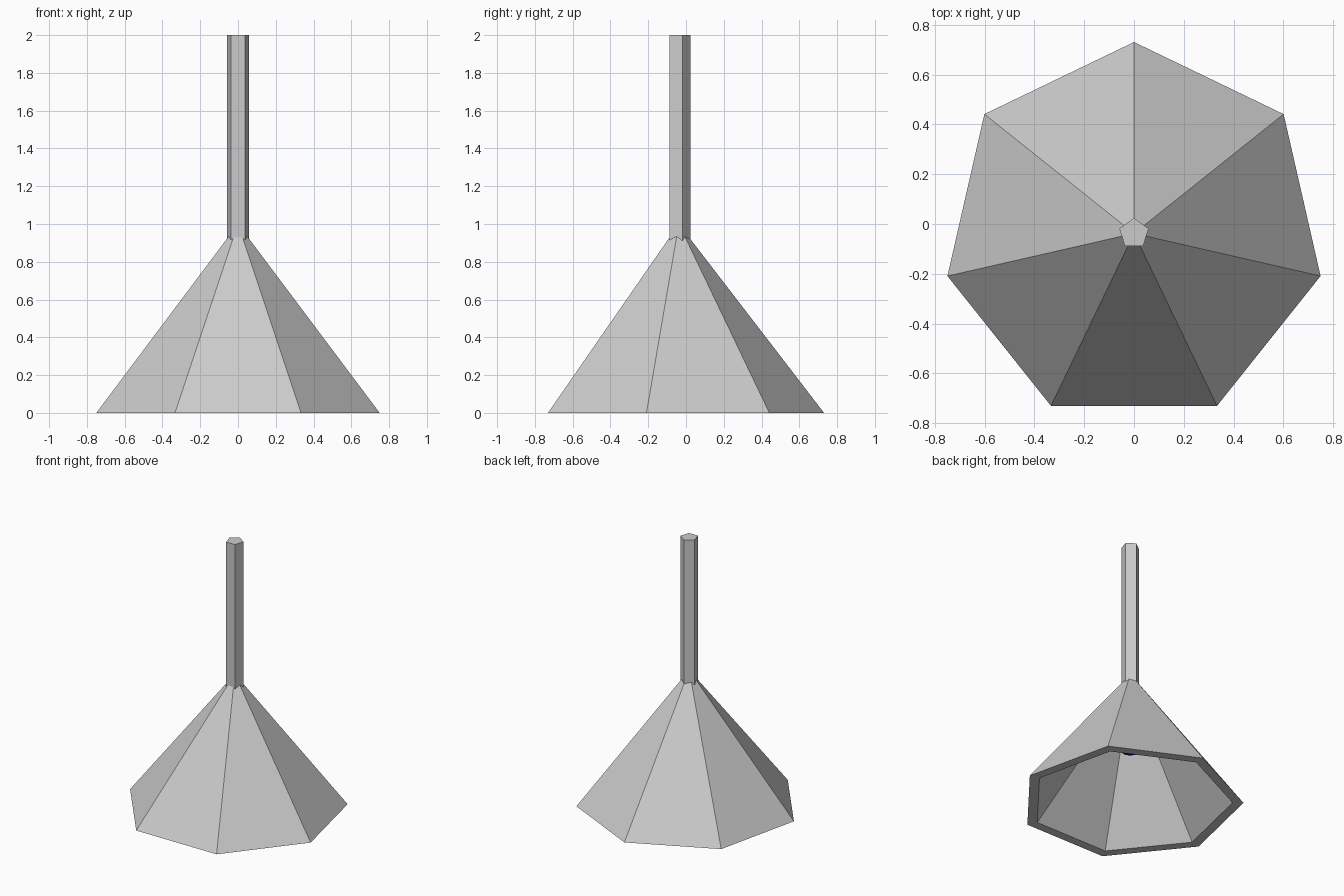
import bpy, bmesh
from math import sin, cos, tau

if "Cube" in bpy.data.objects:
    bpy.data.objects.remove(bpy.data.objects["Cube"])

CY = -0.038  # shared vertical axis sits slightly off centre in y


def ring(bm, n, r, z):
    return [bm.verts.new((r * sin(tau * i / n), CY + r * cos(tau * i / n), z)) for i in range(n)]


def finish(bm, name):
    bmesh.ops.recalc_face_normals(bm, faces=bm.faces)
    me = bpy.data.meshes.new(name)
    bm.to_mesh(me)
    bm.free()
    ob = bpy.data.objects.new(name, me)
    bpy.context.collection.objects.link(ob)
    return ob


# Hollow seven-sided shade with a flat bottom rim
bm = bmesh.new()
outer, inner = ring(bm, 7, 0.769, 0), ring(bm, 7, 0.695, 0)
tip_out = bm.verts.new((0, CY, 1.0))
tip_in = bm.verts.new((0, CY, 0.91))
for i in range(7):
    j = (i + 1) % 7
    bm.faces.new((outer[i], outer[j], tip_out))
    bm.faces.new((inner[j], inner[i], tip_in))
    bm.faces.new((outer[j], outer[i], inner[i], inner[j]))
finish(bm, "shade")

# Five-sided hanging rod, running down to the bulb
bm = bmesh.new()
low, high = ring(bm, 5, 0.062, 0.58), ring(bm, 5, 0.062, 2.0)
bm.faces.new(low)
bm.faces.new(high)
for i in range(5):
    j = (i + 1) % 5
    bm.faces.new((low[i], low[j], high[j], high[i]))
finish(bm, "rod")

# Blue faceted bulb inside the shade
bpy.ops.mesh.primitive_uv_sphere_add(segments=10, ring_count=6, radius=0.13, location=(0, CY, 0.51))
bulb = bpy.context.object
bulb.name = "bulb"
mat = bpy.data.materials.new("bulb_blue")
mat.diffuse_color = (0.0, 0.0, 0.3, 1)
mat.use_nodes = True
mat.node_tree.nodes["Principled BSDF"].inputs["Base Color"].default_value = mat.diffuse_color
bulb.data.materials.append(mat)
